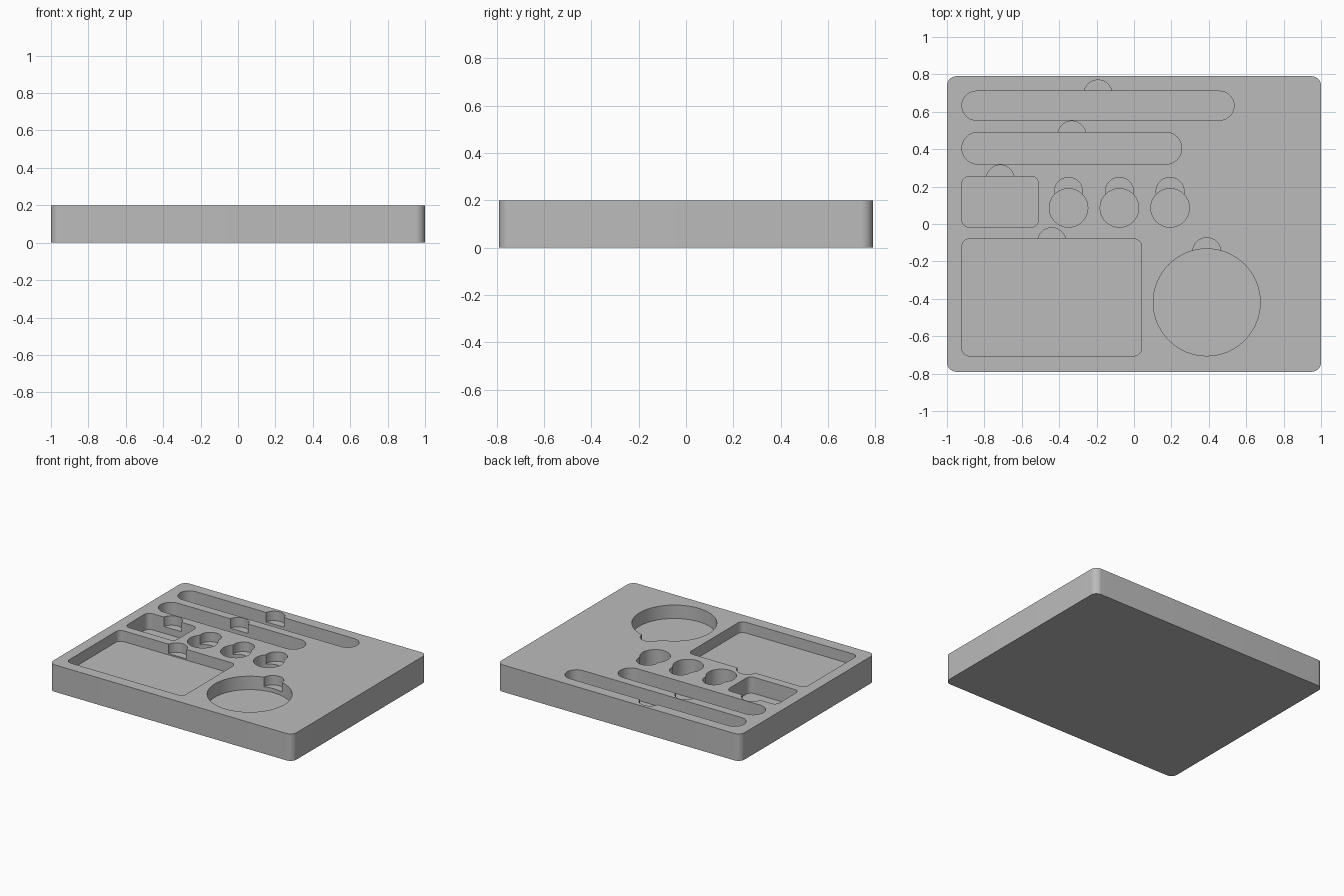
import bpy
import bmesh
import math

cube = bpy.data.objects.get("Cube")
if cube:
    bpy.data.objects.remove(cube, do_unlink=True)

HEIGHT = 0.2
NOTCH_R = 0.075
NOTCH_DEPTH = 0.07

grey = bpy.data.materials.new("plain grey")
grey.use_nodes = True
grey.diffuse_color = (0.5, 0.5, 0.5, 1)
grey.node_tree.nodes["Principled BSDF"].inputs["Base Color"].default_value = (0.5, 0.5, 0.5, 1)


def rounded_prism(name, cx, cy, w, d, r, z0, z1, steps=12):
    """Upright prism with a rounded rectangle outline; r = w/2 = d/2 gives a cylinder."""
    bm = bmesh.new()
    points = []
    for i, (sx, sy) in enumerate([(1, 1), (-1, 1), (-1, -1), (1, -1)]):
        ox, oy = cx + sx * (w / 2 - r), cy + sy * (d / 2 - r)
        for k in range(steps + 1):
            a = math.pi / 2 * (i + k / steps)
            points.append(bm.verts.new((ox + r * math.cos(a), oy + r * math.sin(a), z0)))
    bmesh.ops.remove_doubles(bm, verts=points, dist=1e-5)
    base = bm.faces.new(bm.verts[:])
    top = bmesh.ops.extrude_face_region(bm, geom=[base])["geom"]
    for v in top:
        if isinstance(v, bmesh.types.BMVert):
            v.co.z = z1
    bmesh.ops.recalc_face_normals(bm, faces=bm.faces[:])
    mesh = bpy.data.meshes.new(name)
    bm.to_mesh(mesh)
    bm.free()
    mesh.materials.append(grey)
    obj = bpy.data.objects.new(name, mesh)
    bpy.context.collection.objects.link(obj)
    return obj


tray = rounded_prism("tray", 0, 0, 2, 1.58, 0.05, 0, HEIGHT)
cutters = []


def pocket(name, x0, x1, y0, y1, r, depth):
    """Pocket cutter plus the shallow finger notch on its back edge."""
    cx = (x0 + x1) / 2
    cutters.append(rounded_prism(name, cx, (y0 + y1) / 2, x1 - x0, y1 - y0, r,
                                 HEIGHT - depth, HEIGHT + 0.1, 16))
    cutters.append(rounded_prism(name + "_notch", cx, y1 - 0.015, 2 * NOTCH_R, 2 * NOTCH_R,
                                 NOTCH_R, HEIGHT - NOTCH_DEPTH, HEIGHT + 0.12))


# Long slots
pocket("long_slot", -0.92, 0.535, 0.555, 0.71, 0.0775, 0.1)
pocket("short_slot", -0.92, 0.255, 0.32, 0.49, 0.085, 0.1)
# Rectangular pockets
pocket("small_pocket", -0.92, -0.51, -0.017, 0.255, 0.04, 0.12)
pocket("large_pocket", -0.92, 0.04, -0.705, -0.08, 0.04, 0.08)
# Round pockets
for i, x in enumerate((-0.35, -0.078, 0.193)):
    pocket(f"small_round_{i + 1}", x - 0.103, x + 0.103, -0.017, 0.189, 0.103, 0.12)
pocket("large_round", 0.103, 0.675, -0.705, -0.133, 0.286, 0.1)

# Cut every pocket into the tray
for c in cutters:
    mod = tray.modifiers.new(c.name, "BOOLEAN")
    mod.operation = "DIFFERENCE"
    mod.solver = "EXACT"
    mod.object = c
bpy.context.view_layer.objects.active = tray
tray.select_set(True)
for mod in list(tray.modifiers):
    bpy.ops.object.modifier_apply(modifier=mod.name)
for c in cutters:
    bpy.data.objects.remove(c, do_unlink=True)

bpy.ops.object.shade_smooth_by_angle(angle=math.radians(30))
